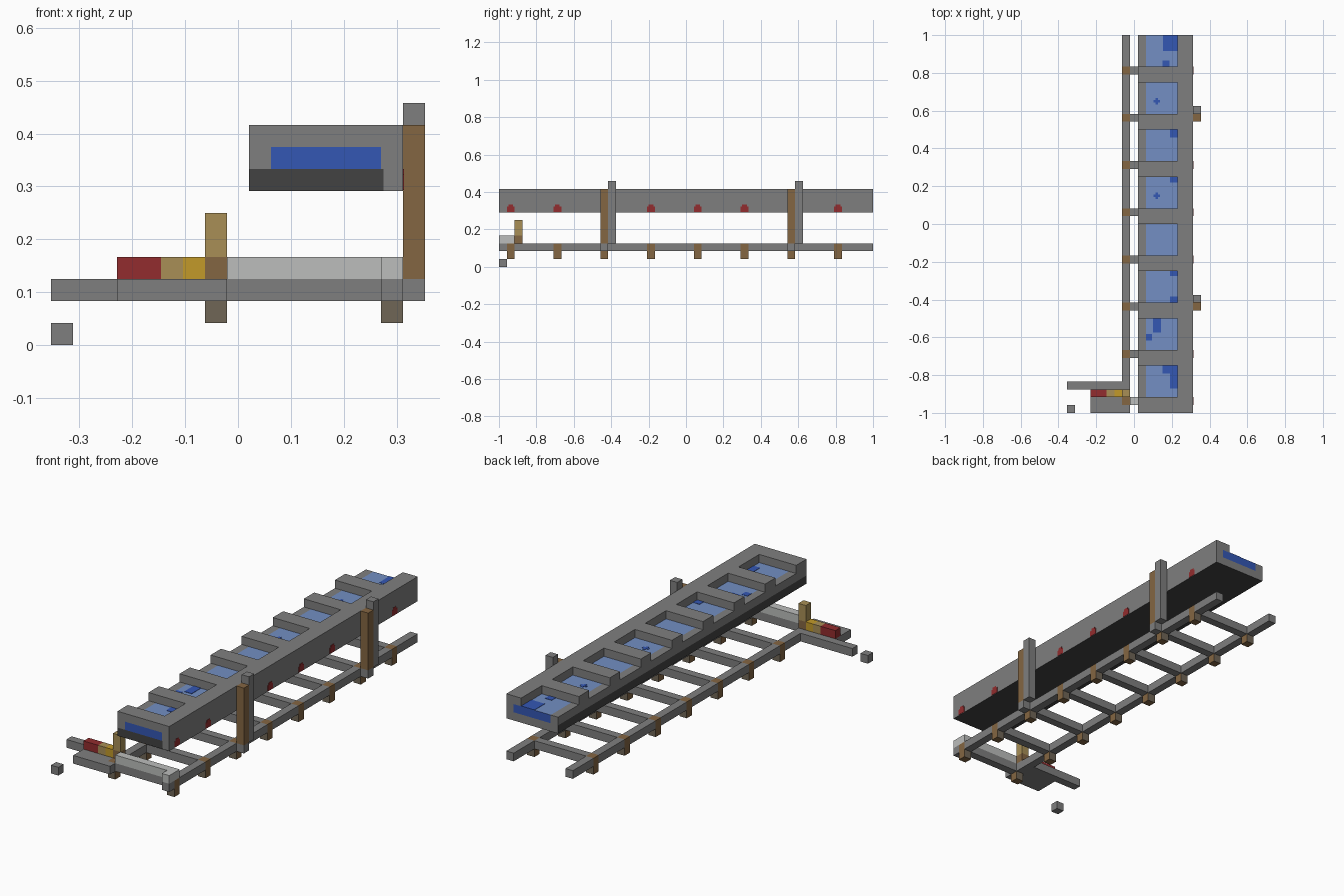
import bpy, bmesh
from mathutils import Vector

cube = bpy.data.objects.get("Cube")
if cube:
    bpy.data.objects.remove(cube)

U = 1 / 24                      # one block
ORIGIN = Vector((-8.5, -24, 0))


def linear(c):
    c /= 255
    return c / 12.92 if c <= 0.04045 else ((c + 0.055) / 1.055) ** 2.4


def material(name, *rgb):
    mat = bpy.data.materials.new(name)
    col = (*[linear(c) for c in rgb], 1)
    mat.diffuse_color = col
    mat.use_nodes = True
    bsdf = next(n for n in mat.node_tree.nodes if n.type == 'BSDF_PRINCIPLED')
    bsdf.inputs["Base Color"].default_value = col
    bsdf.inputs["Roughness"].default_value = 0.9
    return mat


GREY = material("stone grey", 127, 127, 127)
DARK = material("dark grey", 66, 66, 66)
LIGHT = material("light grey", 188, 190, 188)
BROWN = material("timber brown", 132, 102, 66)
TAUPE = material("timber taupe", 112, 102, 86)
TAN = material("tan", 168, 143, 86)
GOLD = material("gold", 194, 154, 42)
RED = material("red", 146, 44, 46)
WATER = material("water light blue", 115, 143, 195)
DEEP = material("water deep blue", 52, 87, 180)


def blocks(name, boxes, mats, rule=None):
    """Join boxes given in block units (x0,x1,y0,y1,z0,z1) into one object."""
    bm = bmesh.new()
    for x0, x1, y0, y1, z0, z1 in boxes:
        lo, hi = Vector((x0, y0, z0)), Vector((x1, y1, z1))
        verts = bmesh.ops.create_cube(bm, size=1)["verts"]
        for v in verts:
            v.co = (ORIGIN + (lo + hi) / 2 + v.co * (hi - lo)) * U
    bm.normal_update()
    if rule:
        for f in bm.faces:
            f.material_index = rule(f.normal)
    mesh = bpy.data.meshes.new(name)
    bm.to_mesh(mesh)
    bm.free()
    for m in mats:
        mesh.materials.append(m)
    obj = bpy.data.objects.new(name, mesh)
    bpy.context.scene.collection.objects.link(obj)
    return obj


ties = range(1, 48, 6)          # cross tie positions
tall = (13, 37)                 # tall post positions

# Lower frame: rails broken by the short posts, with cross ties between
for name, x in (("left_rail", 15), ("right_rail", 7)):
    cuts = [(0, 1)] + [(t + 1, min(t + 6, 48)) for t in ties]
    blocks(name, [(x, x + 1, a, b, 2, 3) for a, b in cuts], [GREY])
blocks("short_posts", [(x, x + 1, t, t + 1, 1, 3) for t in ties for x in (7, 15)],
       [BROWN, TAUPE], lambda n: int(abs(n.y) > 0.5))
blocks("cross_ties", [(8, 15, t, t + 1, 2, 3) for t in ties], [GREY])

# Tall posts carrying the trough
blocks("post_bases", [(16, 17, t, t + 1, 2, 3) for t in tall], [GREY])
blocks("timber_posts", [(16, 17, t, t + 1, 3, 10) for t in tall], [BROWN])
blocks("stone_posts", [(16, 17, t + 1, t + 2, 3, 11) for t in tall], [GREY])

# Front platform with its bars and lever
blocks("platform", [(3, 7, 0, 3, 2, 3)], [GREY])
blocks("side_beam", [(0, 7, 3, 4, 2, 3)], [GREY])
blocks("loose_block", [(0, 1, 0, 1, 0, 1)], [GREY])
blocks("light_bar", [(8, 16, 1, 2, 3, 4), (15, 16, 0, 1, 3, 4)], [LIGHT])
blocks("red_bar", [(3, 5, 2, 3, 3, 4)], [RED])
blocks("tan_bar", [(5, 6, 2, 3, 3, 4)], [TAN])
blocks("gold_bar", [(6, 7, 2, 3, 3, 4)], [GOLD])
blocks("lever_foot", [(7, 8, 2, 3, 3, 4)], [BROWN])
blocks("lever", [(7, 8, 2, 3, 4, 6)], [TAN])

# Trough: dark underside, grey sides, water core
blocks("trough_floor", [(9, 15.1, 0, 48, 7, 8)], [GREY, DARK],
       lambda n: int(n.x < -0.5 or n.y < -0.5 or n.z < -0.5))
blocks("trough_floor_edge", [(15.1, 16, 0, 48, 7, 8)], [GREY, DARK],
       lambda n: int(n.z < -0.5))
blocks("trough_lip", [(9, 10, 0, 48, 8, 9)], [GREY])
blocks("trough_wall", [(15, 16, 0, 48, 8, 9), (14, 16, 0, 48, 9, 10)], [GREY])
blocks("trough_beams", [(9, 14, 6 * k, 6 * k + 2, 9, 10) for k in range(8)], [GREY])
blocks("water", [(10, 15, 0, 48, 8, 9)], [WATER, DEEP],
       lambda n: int(abs(n.y) > 0.5))

# Deep blue patches floating on the water: x0, x1, y0, y1
patches = [(12.2, 14, 46, 48), (12.1, 13, 44, 44.8), (13.1, 14, 35, 36),
           (13.1, 14, 29.3, 30), (13.1, 14, 17.4, 18), (13.1, 14, 14, 14.8),
           (10.9, 11.9, 10.2, 12), (10, 10.8, 9.2, 10), (12.1, 14, 5, 6),
           (13.1, 14, 3.1, 5)]
for cx, cy in ((11.4, 39.6), (11.4, 27.6)):
    patches += [(cx - .42, cx + .42, cy - .15, cy + .15),
                (cx - .15, cx + .15, cy + .15, cy + .42),
                (cx - .15, cx + .15, cy - .42, cy - .15)]
blocks("water_patches", [(*p, 9, 9.04) for p in patches], [DEEP])

# Red markers low on the outer wall, narrower at the top
spots = []
for t in ties:
    if t not in tall:
        spots += [(16, 16.04, t, t + 1, 7.05, 7.75),
                  (16, 16.04, t + .2, t + .8, 7.75, 8)]
blocks("red_markers", spots, [RED])
